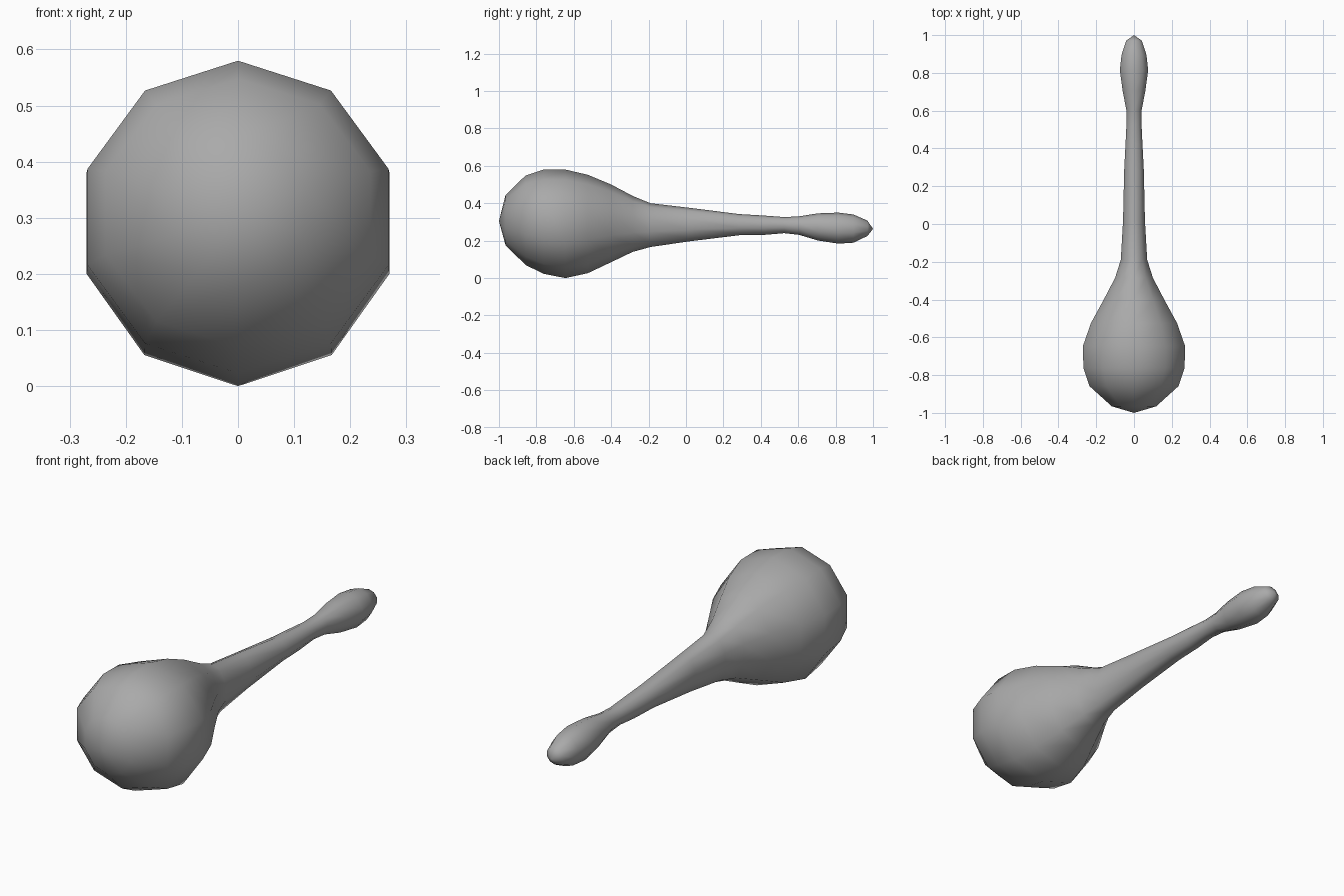
import bpy, bmesh, math

if "Cube" in bpy.data.objects:
    bpy.data.objects.remove(bpy.data.objects["Cube"])

SIDES = 10

# Rings along the length: y, top z, bottom z, half width
RINGS = [
    (-0.965, 0.444, 0.176, 0.118),
    (-0.858, 0.548, 0.070, 0.236),
    (-0.762, 0.580, 0.023, 0.268),
    (-0.645, 0.580, 0.000, 0.270),
    (-0.525, 0.552, 0.026, 0.228),
    (-0.400, 0.500, 0.085, 0.160),
    (-0.285, 0.439, 0.140, 0.100),
    (-0.190, 0.400, 0.166, 0.070),
    (0.015, 0.376, 0.196, 0.058),
    (0.285, 0.342, 0.229, 0.052),
    (0.420, 0.334, 0.231, 0.045),
    (0.525, 0.326, 0.240, 0.040),
    (0.605, 0.330, 0.231, 0.041),
    (0.705, 0.346, 0.201, 0.060),
    (0.815, 0.350, 0.184, 0.075),
    (0.895, 0.340, 0.189, 0.066),
    (0.970, 0.307, 0.225, 0.042),
]
FRONT_TIP = (0, -1.0, 0.305)
BACK_TIP = (0, 1.0, 0.263)

grey = bpy.data.materials.new("plain grey")
grey.diffuse_color = (0.4, 0.4, 0.4, 1)
grey.use_nodes = True
grey.node_tree.nodes["Principled BSDF"].inputs["Base Color"].default_value = grey.diffuse_color

bm = bmesh.new()

# Ten-sided cross-sections with a corner at the top and the bottom
loops = []
for y, top, bottom, width in RINGS:
    mid, rz = (top + bottom) / 2, (top - bottom) / 2
    rx = width / math.sin(math.radians(72))
    angles = [2 * math.pi * i / SIDES for i in range(SIDES)]
    loops.append([bm.verts.new((rx * math.sin(a), y, mid + rz * math.cos(a)))
                  for a in angles])

# Skin between neighbouring rings
for a, b in zip(loops, loops[1:]):
    for i in range(SIDES):
        j = (i + 1) % SIDES
        bm.faces.new((a[i], a[j], b[j], b[i]))

# Rounded ends closed with fans
for loop, tip in ((loops[0], FRONT_TIP), (loops[-1], BACK_TIP)):
    point = bm.verts.new(tip)
    for i in range(SIDES):
        bm.faces.new((loop[i], loop[(i + 1) % SIDES], point))

bmesh.ops.recalc_face_normals(bm, faces=bm.faces)
for face in bm.faces:
    face.smooth = True

mesh = bpy.data.meshes.new("bulb_and_handle")
bm.to_mesh(mesh)
bm.free()
mesh.materials.append(grey)
bulb = bpy.data.objects.new("bulb_and_handle", mesh)
bpy.context.collection.objects.link(bulb)
